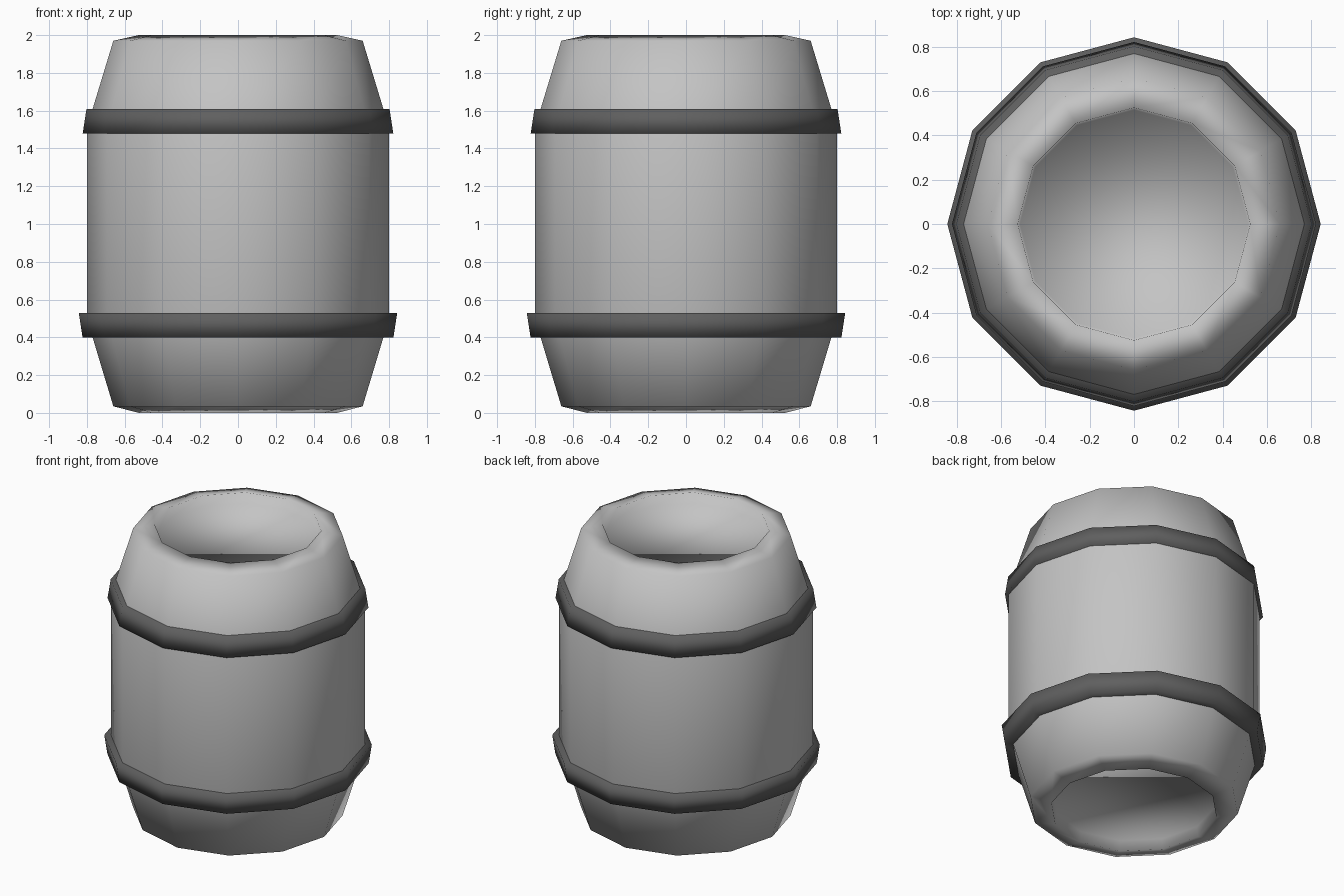
import bpy, bmesh, math

if "Cube" in bpy.data.objects:
    bpy.data.objects.remove(bpy.data.objects["Cube"])

SIDES = 12


def material(name, v):
    m = bpy.data.materials.new(name)
    m.diffuse_color = (v, v, v, 1.0)
    m.use_nodes = True
    m.node_tree.nodes["Principled BSDF"].inputs["Base Color"].default_value = m.diffuse_color
    return m


def lathe(name, profile, mat, closed=False):
    """Revolve (radius, z) points, listed bottom to top, about the z axis."""
    bm = bmesh.new()
    rings = []
    for r, z in profile:
        rings.append([bm.verts.new((r * math.cos(2 * math.pi * i / SIDES),
                                    r * math.sin(2 * math.pi * i / SIDES), z))
                      for i in range(SIDES)])
    pairs = list(zip(rings, rings[1:]))
    if closed:
        pairs.append((rings[-1], rings[0]))
    for a, b in pairs:
        for i in range(SIDES):
            j = (i + 1) % SIDES
            bm.faces.new((a[i], a[j], b[j], b[i])).smooth = True
    if not closed:
        # lids
        bm.faces.new(rings[0][::-1]).smooth = True
        bm.faces.new(rings[-1]).smooth = True
    mesh = bpy.data.meshes.new(name)
    bm.to_mesh(mesh)
    bm.free()
    mesh.materials.append(mat)
    ob = bpy.data.objects.new(name, mesh)
    bpy.context.collection.objects.link(ob)
    return ob


light_grey = material("light grey", 0.55)
dark_grey = material("dark grey", 0.115)

# barrel body with bevelled rims and recessed lids
DEPTH = 0.07
lathe("barrel_body", [(0.515, DEPTH), (0.525, 0.0), (0.66, 0.035), (0.80, 0.50),
                      (0.80, 1.51), (0.66, 1.97), (0.525, 2.0), (0.515, 2.0 - DEPTH)],
      light_grey)

# hoops: tapered outer faces, inner faces buried in the body
lathe("lower_hoop", [(0.66, 0.40), (0.823, 0.40), (0.843, 0.53), (0.66, 0.53)],
      dark_grey, closed=True)
lathe("upper_hoop", [(0.66, 1.48), (0.822, 1.48), (0.802, 1.61), (0.66, 1.61)],
      dark_grey, closed=True)
